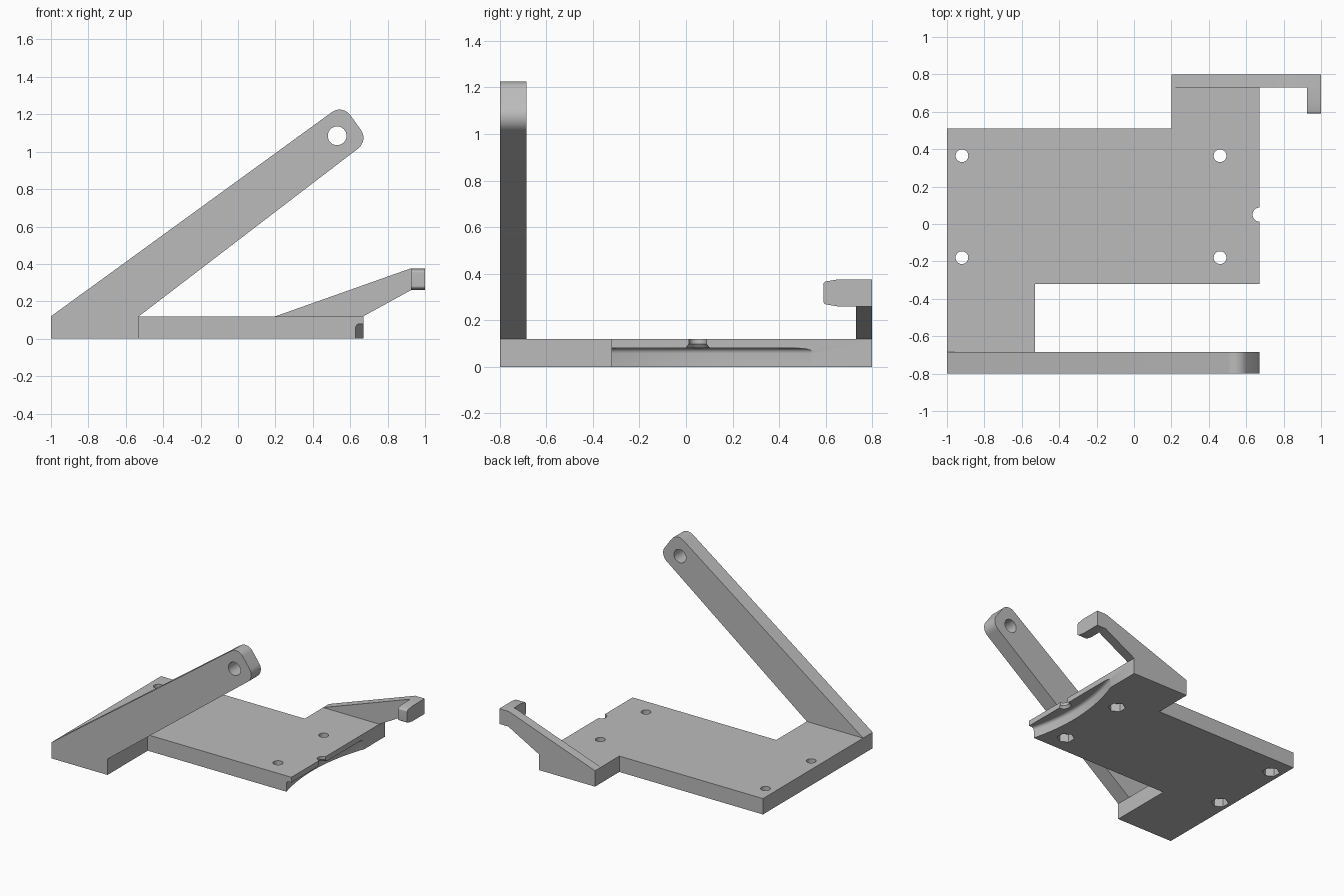
import bpy, bmesh, math
from mathutils import Vector

if "Cube" in bpy.data.objects:
    bpy.data.objects.remove(bpy.data.objects["Cube"], do_unlink=True)

grey = bpy.data.materials.new("plain grey")
grey.use_nodes = True
grey.diffuse_color = (0.5, 0.5, 0.5, 1)
grey.node_tree.nodes["Principled BSDF"].inputs["Base Color"].default_value = (0.5, 0.5, 0.5, 1)


def finish(name, bm):
    bmesh.ops.recalc_face_normals(bm, faces=bm.faces[:])
    mesh = bpy.data.meshes.new(name)
    bm.to_mesh(mesh)
    bm.free()
    mesh.materials.append(grey)
    obj = bpy.data.objects.new(name, mesh)
    bpy.context.collection.objects.link(obj)
    return obj


def prism(name, outline, axis, low, high, rounded=(), radius=0.0):
    """Extrude an outline along y or z; round the listed corners."""
    place = {"z": lambda a, b: (a, b, low), "y": lambda a, b: (a, low, b),
             "x": lambda a, b: (low, a, b)}[axis]
    step = Vector([(high - low) * (axis == k) for k in "xyz"])
    bm = bmesh.new()
    verts = [bm.verts.new(place(*p)) for p in outline]
    face = bm.faces.new(verts)
    corners = [verts[i].co.copy() for i in rounded]
    result = bmesh.ops.extrude_face_region(bm, geom=[face])
    bmesh.ops.translate(bm, vec=step, verts=[v for v in result["geom"] if isinstance(v, bmesh.types.BMVert)])
    edges = [e for e in bm.edges for c in corners
             if all((v.co - c).cross(step).length < 1e-4 for v in e.verts)]
    if edges:
        bmesh.ops.bevel(bm, geom=edges, offset=radius, segments=10, profile=0.5, affect="EDGES")
    return finish(name, bm)


def cylinder(name, centre, radius, low, high, sides=32, top_radius=None, along_y=False):
    """Cylinder or cone spanning low to high along z, or along y."""
    bm = bmesh.new()
    bmesh.ops.create_cone(bm, cap_ends=True, segments=sides, radius1=radius,
                          radius2=radius if top_radius is None else top_radius, depth=high - low)
    if along_y:
        for v in bm.verts:
            v.co = (v.co.x, v.co.z, v.co.y)
    mid = (low + high) / 2
    place = (centre[0], mid, centre[1]) if along_y else (centre[0], centre[1], mid)
    bmesh.ops.translate(bm, vec=place, verts=bm.verts[:])
    return finish(name, bm)


def activate(obj):
    bpy.ops.object.select_all(action="DESELECT")
    obj.select_set(True)
    bpy.context.view_layer.objects.active = obj


def cut(obj, cutter):
    activate(obj)
    mod = obj.modifiers.new("cut", "BOOLEAN")
    mod.operation = "DIFFERENCE"
    mod.solver = "EXACT"
    mod.object = cutter
    bpy.ops.object.modifier_apply(modifier=mod.name)
    bpy.data.objects.remove(cutter, do_unlink=True)


THICK = 0.12
RIGHT = 0.67

# Stepped base plate
base = prism("base_plate", [(-1, 0.51), (0.2, 0.51), (0.2, 0.8), (RIGHT, 0.8), (RIGHT, -0.32),
                            (-0.53, -0.32), (-0.53, -0.685), (-1, -0.685)], "z", 0, THICK)

# Screw holes with hexagonal nut pockets underneath
for x in (-0.92, 0.46):
    for y in (-0.18, 0.365):
        cut(base, cylinder("hole_cutter", (x, y), 0.034, -0.1, 0.2))
        cut(base, cylinder("nut_cutter", (x, y), 0.06, -0.1, 0.06, sides=6))

# Shallow round recess under the long edge, with a soft upper corner
recess = cylinder("recess_cutter", (2.014, 0.05), 1.434, -0.1, 0.08, sides=256)
bm = bmesh.new()
bm.from_mesh(recess.data)
rim = [e for e in bm.edges if all(v.co.z > 0.07 for v in e.verts)]
bmesh.ops.bevel(bm, geom=rim, offset=0.022, segments=5, profile=0.5, affect="EDGES")
bm.to_mesh(recess.data)
bm.free()
cut(base, recess)

# Half-round edge notch, flared where it meets the recess
cut(base, cylinder("notch_cutter", (RIGHT + 0.002, 0.05), 0.038, 0.05, 0.2))
cut(base, cylinder("flare_cutter", (RIGHT + 0.002, 0.05), 0.06, 0.07, 0.1, top_radius=0.036))

# Slanted arm with rounded tip and pivot hole
arm = prism("slanted_arm", [(-1, 0), (-0.53, 0), (-0.53, THICK), (0.698, 1.06), (0.559, 1.253), (-1, THICK)],
            "y", -0.8, -0.685, rounded=(3, 4), radius=0.07)
cut(arm, cylinder("pivot_cutter", (0.53, 1.085), 0.05, -1, -0.5, along_y=True))

# Rising bracket and its inward lip
bracket = prism("hook_bracket", [(0.2, THICK), (RIGHT, THICK), (0.925, 0.26), (1, 0.26), (1, 0.375), (0.92, 0.375)],
                "y", 0.73, 0.8)
lip = prism("hook_lip", [(0.73, 0.26), (0.73, 0.375), (0.65, 0.375), (0.59, 0.365), (0.59, 0.27), (0.65, 0.26)],
            "x", 0.925, 1.0, rounded=(3, 4), radius=0.012)

for part in (base, arm, bracket, lip):
    activate(part)
    bpy.ops.object.shade_smooth_by_angle(angle=math.radians(30))
